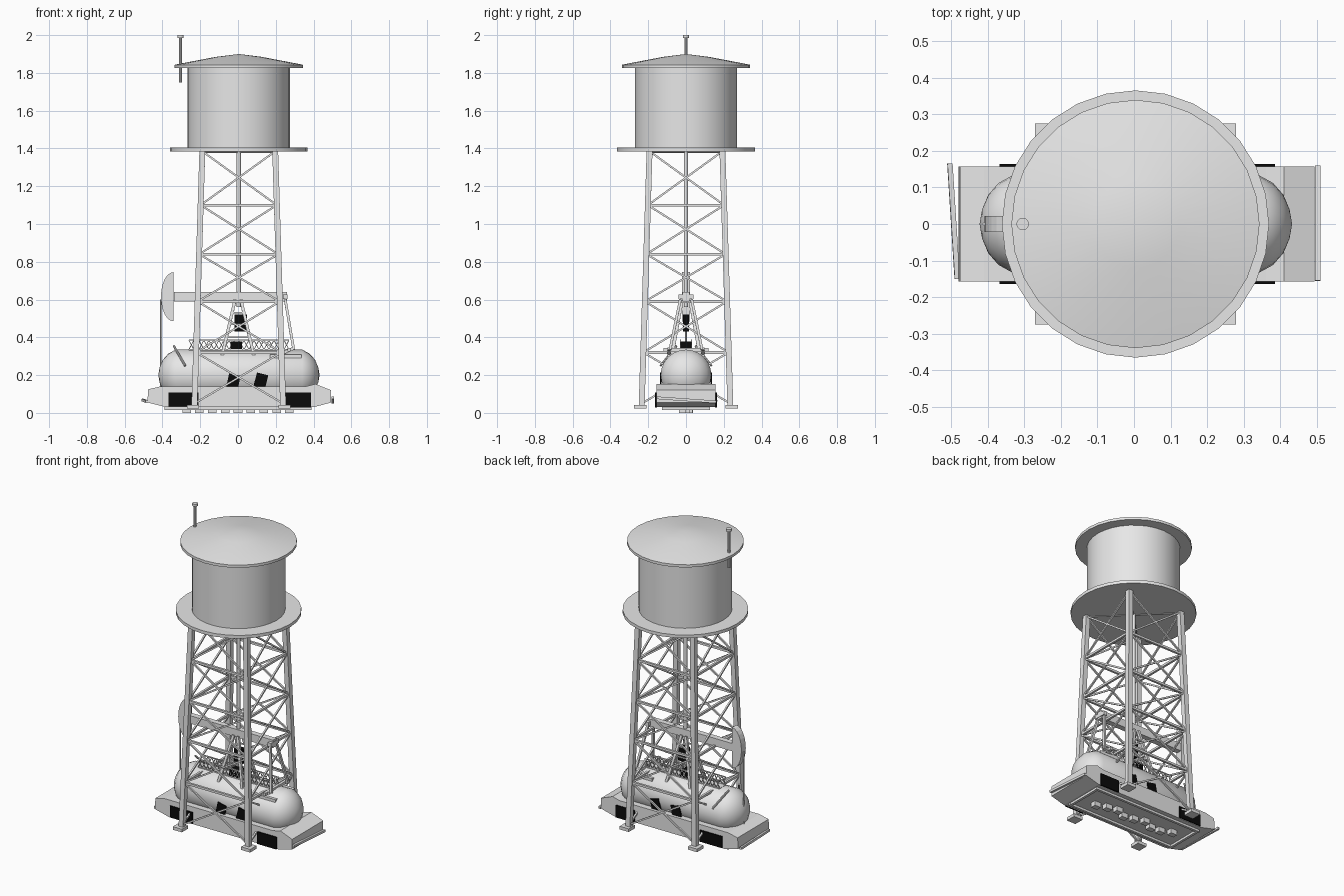
import bpy, bmesh, math
from mathutils import Matrix, Vector

default = bpy.data.objects.get("Cube")
if default:
    bpy.data.objects.remove(default)


def material(name, value):
    colour = (value, value, value, 1)
    mat = bpy.data.materials.new(name)
    mat.diffuse_color = colour
    mat.use_nodes = True
    mat.node_tree.nodes["Principled BSDF"].inputs["Base Color"].default_value = colour
    return mat


GREY = material("light_grey", .8)
BLACK = material("black", .003)
SHIFT = .004    # tower stands slightly off the skid centre


def finish(name, bm, smooth=False, paint=GREY):
    """Turn a bmesh into a named object."""
    bmesh.ops.recalc_face_normals(bm, faces=bm.faces[:])
    mesh = bpy.data.meshes.new(name)
    bm.to_mesh(mesh)
    bm.free()
    mesh.materials.append(paint)
    ob = bpy.data.objects.new(name, mesh)
    bpy.context.scene.collection.objects.link(ob)
    if smooth:
        bpy.ops.object.select_all(action='DESELECT')
        ob.select_set(True)
        bpy.context.view_layer.objects.active = ob
        bpy.ops.object.shade_smooth_by_angle(angle=math.radians(35))
    return ob


def box(bm, centre, size, turn=0):
    """Box, optionally tilted about y."""
    m = (Matrix.Translation(centre) @ Matrix.Rotation(turn, 4, 'Y')
         @ Matrix.Diagonal((*size, 1)))
    bmesh.ops.create_cube(bm, size=1, matrix=m)


def along(a, b):
    """Placement of a z-aligned piece between two points, and its length."""
    a, b = Vector(a), Vector(b)
    turn = Vector((0, 0, 1)).rotation_difference(b - a).to_matrix().to_4x4()
    return Matrix.Translation((a + b) / 2) @ turn, (b - a).length


def bar(bm, a, b, width):
    place, length = along(a, b)
    bmesh.ops.create_cube(bm, size=1,
                          matrix=place @ Matrix.Diagonal((width, width, length, 1)))


def rod(bm, a, b, radius, sides=10):
    place, length = along(a, b)
    bmesh.ops.create_cone(bm, cap_ends=True, segments=sides, radius1=radius,
                          radius2=radius, depth=length, matrix=place)


def lathe(name, profile, sides, place):
    """Spin a closed (radius, height) profile around z."""
    bm = bmesh.new()
    verts = [bm.verts.new((r, 0, z)) for r, z in profile]
    edges = [bm.edges.new(pair) for pair in zip(verts, verts[1:])]
    bmesh.ops.spin(bm, geom=verts + edges, axis=(0, 0, 1), cent=(0, 0, 0),
                   angle=math.tau, steps=sides, use_duplicate=False)
    bmesh.ops.remove_doubles(bm, verts=bm.verts[:], dist=1e-4)
    bm.transform(place)
    return finish(name, bm, True)


def extrude(name, outline, half):
    """Extrude an (x, z) outline across y."""
    bm = bmesh.new()
    face = bm.faces.new([bm.verts.new((x, -half, z)) for x, z in outline])
    new = bmesh.ops.extrude_face_region(bm, geom=[face])["geom"]
    bmesh.ops.translate(bm, vec=(0, 2 * half, 0),
                        verts=[v for v in new if isinstance(v, bmesh.types.BMVert)])
    return finish(name, bm)


# Water tank, roof and round deck
centre = Matrix.Translation((SHIFT, 0, 0))
lathe("tower_deck", [(0, 1.385), (.365, 1.385), (.365, 1.405), (0, 1.405)], 28, centre)
lathe("water_tank", [(0, 1.4), (.271, 1.4), (.271, 1.835), (0, 1.835)], 32, centre)
lathe("tank_roof", [(0, 1.826), (.339, 1.826), (.339, 1.843), (.3, 1.851),
                    (.12, 1.885), (0, 1.9)], 28, centre)

# Roof mast with a round cap
bm = bmesh.new()
rod(bm, (-.304, 0, 1.75), (-.304, 0, 1.99), .009)
rod(bm, (-.304, 0, 1.985), (-.304, 0, 2), .017, 14)
finish("roof_mast", bm, True)

# Tower legs, feet and bracing
LEVELS = [.05, .32, .59, .84, 1.1, 1.385]
CORNERS = [(-1, -1), (1, -1), (1, 1), (-1, 1)]


def leg_point(corner, z):
    reach = .235 - .042 * (z - .03) / 1.355
    return Vector((SHIFT + corner[0] * reach, corner[1] * reach, z))


legs, feet, rails, crosses, ties = [bmesh.new() for _ in range(5)]
for i, corner in enumerate(CORNERS):
    nxt = CORNERS[(i + 1) % 4]
    bar(legs, leg_point(corner, .03), leg_point(corner, 1.39), .031)
    box(feet, (SHIFT + corner[0] * .242, corner[1] * .242, .033), (.064, .064, .02))
    for low, high in zip(LEVELS, LEVELS[1:]):
        bar(crosses, leg_point(corner, low), leg_point(nxt, high), .01)
        bar(crosses, leg_point(nxt, low), leg_point(corner, high), .01)
    for z in LEVELS[1:5]:
        bar(rails, leg_point(corner, z), leg_point(nxt, z), .014)
    rod(ties, leg_point(corner, 1.38), (SHIFT, 0, 1.38), .003, 6)
finish("tower_legs", legs)
finish("tower_feet", feet)
finish("tower_rails", rails)
finish("tower_cross_braces", crosses)
finish("tower_tie_rods", ties)

bm = bmesh.new()
rod(bm, (SHIFT, 0, .56), (SHIFT, 0, 1.39), .011, 12)
finish("riser_pipe", bm, True)

# Skid body under the horizontal tank
extrude("skid_body", [(-.48, .055), (-.475, .125), (-.41, .14), (.36, .14), (.41, .153),
                      (.493, .12), (.493, .055), (.4, .03), (-.38, .03)], .157)

# Horizontal tank with domed ends
dome = [(0, .427), (.04, .42), (.08, .403), (.112, .375), (.134, .335)]
lathe("horizontal_tank", [(r, -h) for r, h in dome] + dome[::-1], 24,
      Matrix.Translation((.005, 0, .201)) @ Matrix.Rotation(math.pi / 2, 4, 'Y'))

# Loose bumpers at both ends
bm = bmesh.new()
bar(bm, (-.503, .165, .068), (-.483, -.15, .06), .014)
bar(bm, (.502, -.155, .08), (.502, .16, .058), .014)
finish("bumpers", bm)

# Underside frame and raised blocks
bm = bmesh.new()
for s in (-1, 1):
    box(bm, (0, s * .12, .025), (.78, .016, .018))
    box(bm, (s * .38, 0, .025), (.016, .24, .018))
for i in range(9):
    box(bm, ((i - 4) * .068, .02 * math.cos(i * 2), .016), (.045, .035, .032))
finish("underside_blocks", bm)

# Black vent panels on both sides of the skid and tank
bm = bmesh.new()
for s in (-1, 1):
    box(bm, (-.289, s * .159, .07), (.158, .009, .074))
    box(bm, (.318, s * .159, .068), (.135, .009, .078))
    box(bm, (-.025, s * .134, .163), (.062, .009, .08), .2)
    box(bm, (.12, s * .134, .165), (.062, .009, .085), .25)
finish("vent_panels", bm, paint=BLACK)

# Lattice walkway on top of the tank
bm = bmesh.new()
for y in (-.03, .03):
    for z in (.335, .385):
        bar(bm, (-.26, y, z), (.27, y, z), .006)
    for k in range(20):
        x = -.26 + k * .0265
        bar(bm, (x, y, .335), (x + .0265, y, .385), .004)
        bar(bm, (x + .0265, y, .335), (x, y, .385), .004)
box(bm, (.005, 0, .333), (.53, .06, .006))
finish("lattice_walkway", bm)

# Pumping beam, half-round head and hanging rod
bm = bmesh.new()
box(bm, (-.04, 0, .615), (.6, .036, .05))
finish("pump_beam", bm)
arc = [math.radians(90 - 15 * k) for k in range(13)]
extrude("pump_head", [(-.342 - .066 * math.cos(a), .615 + .13 * math.sin(a)) for a in arc], .022)
bm = bmesh.new()
rod(bm, (-.41, 0, .13), (-.41, 0, .6), .004, 8)
finish("pump_rod", bm, True)

# Splayed support frame with rungs
bm = bmesh.new()
for s in (-1, 1):
    for foot, top in ((-.085, -.015), (.085, .015)):
        bar(bm, (foot, s * .075, .3), (top, s * .02, .6), .016)
    for z in (.4, .47, .53):
        rise = (z - .3) / .3
        w = .085 - .07 * rise
        y = s * (.075 - .055 * rise)
        bar(bm, (-w, y, z), (w, y, z), .008)
finish("pump_support", bm)

# Black gearbox and motor
bm = bmesh.new()
box(bm, (.014, 0, .475), (.065, .03, .09))
box(bm, (-.01, 0, .355), (.06, .064, .046))
finish("gearbox", bm, paint=BLACK)

# Rear connecting arms, cranks and cross beam
bm = bmesh.new()
for s in (-1, 1):
    bar(bm, (.295, s * .085, .335), (.25, s * .03, .6), .014)
    bar(bm, (.17, s * .09, .3), (.335, s * .09, .3), .018)
    bar(bm, (.2, s * .09, .3), (.29, s * .09, .34), .016)
box(bm, (.25, 0, .615), (.025, .08, .025))
bar(bm, (.27, -.12, .335), (.27, .12, .335), .018)
finish("crank_arms", bm)

# Slanted handles on the tank shoulder
bm = bmesh.new()
for s in (-1, 1):
    rod(bm, (-.34, s * .05, .355), (-.28, s * .135, .25), .006, 8)
finish("tank_handles", bm, True)
